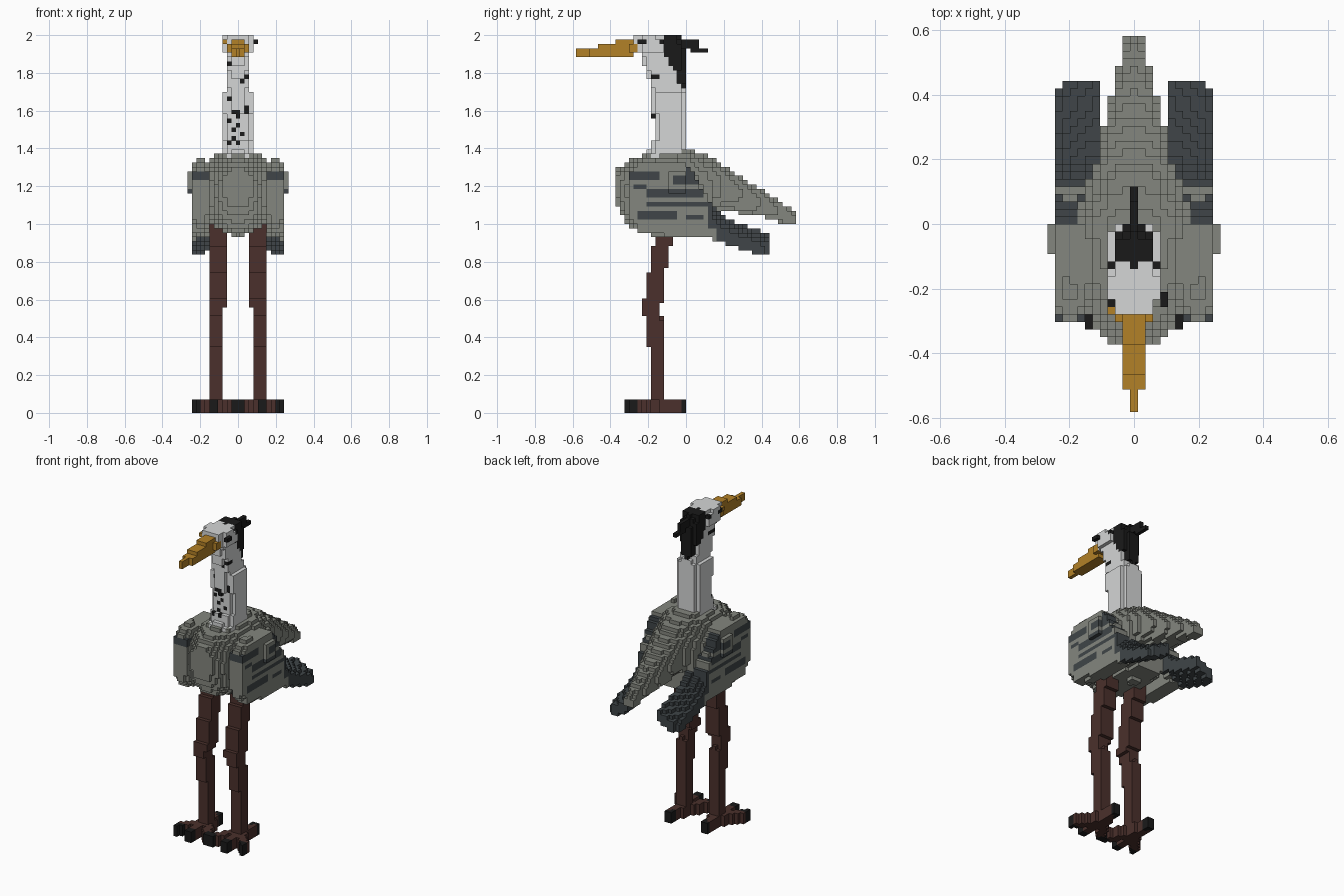
import bpy
import bmesh
import math
import random

if "Cube" in bpy.data.objects:
    bpy.data.objects.remove(bpy.data.objects["Cube"], do_unlink=True)

BLOCKS_HIGH = 86
V = 2 / BLOCKS_HIGH             # edge of one block
OFFSET = (-0.5, 0, 0)           # blocks straddle x = 0


def material(name, colour):
    m = bpy.data.materials.new(name)
    m.use_nodes = True
    m.diffuse_color = (*colour, 1)
    m.node_tree.nodes["Principled BSDF"].inputs["Base Color"].default_value = (*colour, 1)
    return m


WHITE, GREY, SLATE, BLACK, BROWN, ORANGE = range(6)
MATERIALS = [
    material("white_feather", (0.66, 0.67, 0.67)),
    material("grey_feather", (0.23, 0.24, 0.21)),
    material("slate_feather", (0.05, 0.06, 0.065)),
    material("black", (0.01, 0.01, 0.01)),
    material("leg_brown", (0.07, 0.03, 0.025)),
    material("beak_orange", (0.45, 0.22, 0.02)),
]


def centre(cell):
    return (cell[0] * V, (cell[1] + 0.5) * V, (cell[2] + 0.5) * V)


CENTRES = {(i, j, k): centre((i, j, k))
           for i in range(-11, 12) for j in range(-25, 25) for k in range(BLOCKS_HIGH)}


def box(middle, half, y0, y1, z0, z1):
    return {cell for cell, (x, y, z) in CENTRES.items()
            if abs(x - middle) <= half and y0 <= y <= y1 and z0 <= z <= z1}


def section(stations, t):
    """Blend the two stations around t."""
    for a, b in zip(stations, stations[1:]):
        if a[0] <= t <= b[0]:
            blend = (t - a[0]) / (b[0] - a[0])
            return [p + (q - p) * blend for p, q in zip(a[1:], b[1:])]
    return None


def loft(axis, middle, stations, power, droop=0):
    """Blocks in a rounded section swept along y (axis 1) or z (axis 2).

    Each station is (position, half width, low edge, high edge)."""
    cells = set()
    for cell, point in CENTRES.items():
        shape = section(stations, point[axis])
        if shape is None:
            continue
        half, low, high = shape
        side = point[0] - middle
        across = point[3 - axis] + droop * side
        u = abs(side) / half
        w = abs(2 * across - low - high) / (high - low)
        if u ** power + w ** power <= 1:
            cells.add(cell)
    return cells


PARTS = []
TAKEN = set()


def add_part(name, cells, colour):
    """Claim free blocks; colour is a material index or a rule on (x, y, z)."""
    PARTS.append((name, cells - TAKEN, colour))
    TAKEN.update(cells)


def add_pair(name, cells, colour):
    add_part("left_" + name, cells, colour)
    add_part("right_" + name, {(-i, j, k) for i, j, k in cells}, colour)


# Eyes and the dark marks behind them
add_part("left_eye", box(4 * V, V / 2, -0.25, -0.22, 1.95, 1.98), BLACK)
add_part("right_eye", box(-3 * V, V / 2, -0.25, -0.22, 1.95, 1.98), BLACK)
add_pair("eye_mark", box(3 * V, V / 2, -0.15, -0.12, 1.95, 1.98), BLACK)

# Beak, stepping down to a thin tip
beak = box(-3 * V, V / 2, -0.27, -0.25, 1.95, 1.98)
beak |= box(0, V / 2, -0.6, -0.5, 1.88, 1.93)
beak |= box(0, 1.5 * V, -0.51, -0.28, 1.88, 1.93)
beak |= box(0, 1.5 * V, -0.46, -0.25, 1.91, 1.95)
beak |= box(0, 1.5 * V, -0.37, -0.25, 1.91, 1.975)
beak |= box(0, 2.5 * V, -0.31, -0.25, 1.91, 1.96)
add_part("beak", beak, ORANGE)

# Crest with a trailing plume
crest = loft(2, 0, [(1.72, 0.02, -0.04, 0), (1.8, 0.04, -0.08, 0),
                    (1.9, 0.07, -0.13, 0), (2, 0.06, -0.13, -0.04)], 2.2)
crest |= box(0, V / 2, -0.15, -0.02, 1.98, 2)
crest |= box(0, V / 2, -0.05, 0.06, 1.93, 1.975)
crest |= box(0, V / 2, 0.03, 0.11, 1.9, 1.93)
add_part("crest", crest, BLACK)

# Head and neck, flecked down the throat
random.seed(4)
FLECKS = {(random.randint(-2, 2), random.randint(59, 80)) for _ in range(18)}


def neck_colour(x, y, z):
    fleck = (round(x / V), math.floor(z / V)) in FLECKS
    return BLACK if fleck and y < -0.14 else WHITE


neck = loft(2, 0, [(1.3, 0.08, -0.23, 0), (1.46, 0.08, -0.17, 0), (1.7, 0.08, -0.18, 0)], 3.2)
neck |= loft(2, 0, [(1.7, 0.06, -0.18, 0), (1.9, 0.06, -0.24, -0.08)], 3.2)
neck |= loft(2, 0, [(1.9, 0.08, -0.27, -0.09), (2, 0.07, -0.28, -0.1)], 3.2)
add_part("head_and_neck", neck, neck_colour)

# Body and the long tapering tail
add_part("body", loft(1, 0, [
    (-0.38, 0.06, 1.12, 1.28), (-0.3, 0.13, 0.98, 1.34), (-0.2, 0.18, 0.95, 1.37),
    (0, 0.19, 0.94, 1.4), (0.15, 0.14, 0.95, 1.35)], 2.4), GREY)
add_part("tail", loft(1, 0, [
    (0.14, 0.13, 1.07, 1.35), (0.2, 0.115, 1.07, 1.31), (0.4, 0.07, 1.04, 1.18),
    (0.6, 0.02, 0.98, 1.05)], 2.4), GREY)

# Folded wings with barred sides and thin, drooping slate tips
BAR_HALF = 0.018
BARS = [(-0.3, -0.13, 1.26), (-0.06, 0.05, 1.23), (-0.28, -0.2, 1.2), (-0.2, 0.1, 1.16),
        (-0.2, 0.14, 1.1), (-0.26, -0.05, 1.05), (0, 0.1, 1.04)]


def wing_colour(x, y, z):
    barred = any(y0 <= y <= y1 and abs(z - bar) <= BAR_HALF for y0, y1, bar in BARS)
    shoulder = 0 < y < 0.06 and z > 1.2
    tip = y > 0.17 or (y > 0.12 and z > 0.98)
    return SLATE if barred or shoulder or tip else GREY


wing = loft(1, 0.2, [(-0.3, 0.04, 1.02, 1.29), (-0.24, 0.055, 0.95, 1.34),
                     (0, 0.055, 0.92, 1.33), (0.15, 0.055, 0.92, 1.09)], 4)
wing |= loft(1, 0.17, [(0.12, 0.07, 0.95, 1.1), (0.2, 0.07, 0.93, 1.02),
                       (0.3, 0.07, 0.89, 0.97), (0.45, 0.06, 0.84, 0.92)], 6, droop=0.5)
wing |= box(11 * V, V / 2, -0.1, 0.01, 1.17, 1.29)
add_pair("wing", wing, wing_colour)

# Legs, bent at the joint
leg = loft(2, 0.117, [(0, 0.04, -0.18, -0.1), (0.3, 0.04, -0.19, -0.12),
                      (0.56, 0.04, -0.23, -0.13)], 6)
leg |= loft(2, 0.105, [(0.56, 0.05, -0.23, -0.13), (0.8, 0.05, -0.19, -0.1),
                       (1.04, 0.05, -0.15, -0.05)], 6)
add_pair("leg", leg, BROWN)

# Feet with four clawed toes
HEEL = (0.12, -0.14)
TIPS = [(0.13, -0.31), (0.235, -0.28), (0.01, -0.28), (0.12, -0.01)]


def toe_distance(x, y, tip):
    dx, dy = tip[0] - HEEL[0], tip[1] - HEEL[1]
    t = ((x - HEEL[0]) * dx + (y - HEEL[1]) * dy) / (dx * dx + dy * dy)
    t = min(max(t, 0), 1)
    return math.hypot(x - HEEL[0] - t * dx, y - HEEL[1] - t * dy)


def foot_colour(x, y, z):
    return BLACK if any(math.hypot(abs(x) - a, y - b) < 0.03 for a, b in TIPS) else BROWN


ground = box(0.11, 0.14, -0.33, 0, 0, 3 * V)
foot = {cell for cell in ground
        if any(toe_distance(*centre(cell)[:2], tip) < 0.026 for tip in TIPS)}
add_pair("foot", foot, foot_colour)


def build(name, cells, colour):
    """Make one mesh from the outward faces of a part's blocks."""
    bm = bmesh.new()
    corners = {}
    for cell in sorted(cells):
        index = colour(*centre(cell)) if callable(colour) else colour
        for axis in range(3):
            for side in (0, 1):
                near = list(cell)
                near[axis] += 2 * side - 1
                if tuple(near) in TAKEN:
                    continue
                quad = []
                for b, c in ((0, 0), (1, 0), (1, 1), (0, 1)):
                    key = list(cell)
                    key[axis] += side
                    key[(axis + 1) % 3] += b
                    key[(axis + 2) % 3] += c
                    key = tuple(key)
                    if key not in corners:
                        corners[key] = bm.verts.new([(k + o) * V for k, o in zip(key, OFFSET)])
                    quad.append(corners[key])
                face = bm.faces.new(quad if side else quad[::-1])
                face.material_index = index
    mesh = bpy.data.meshes.new(name)
    for m in MATERIALS:
        mesh.materials.append(m)
    bm.to_mesh(mesh)
    bm.free()
    bpy.context.collection.objects.link(bpy.data.objects.new(name, mesh))


for part in PARTS:
    build(*part)
